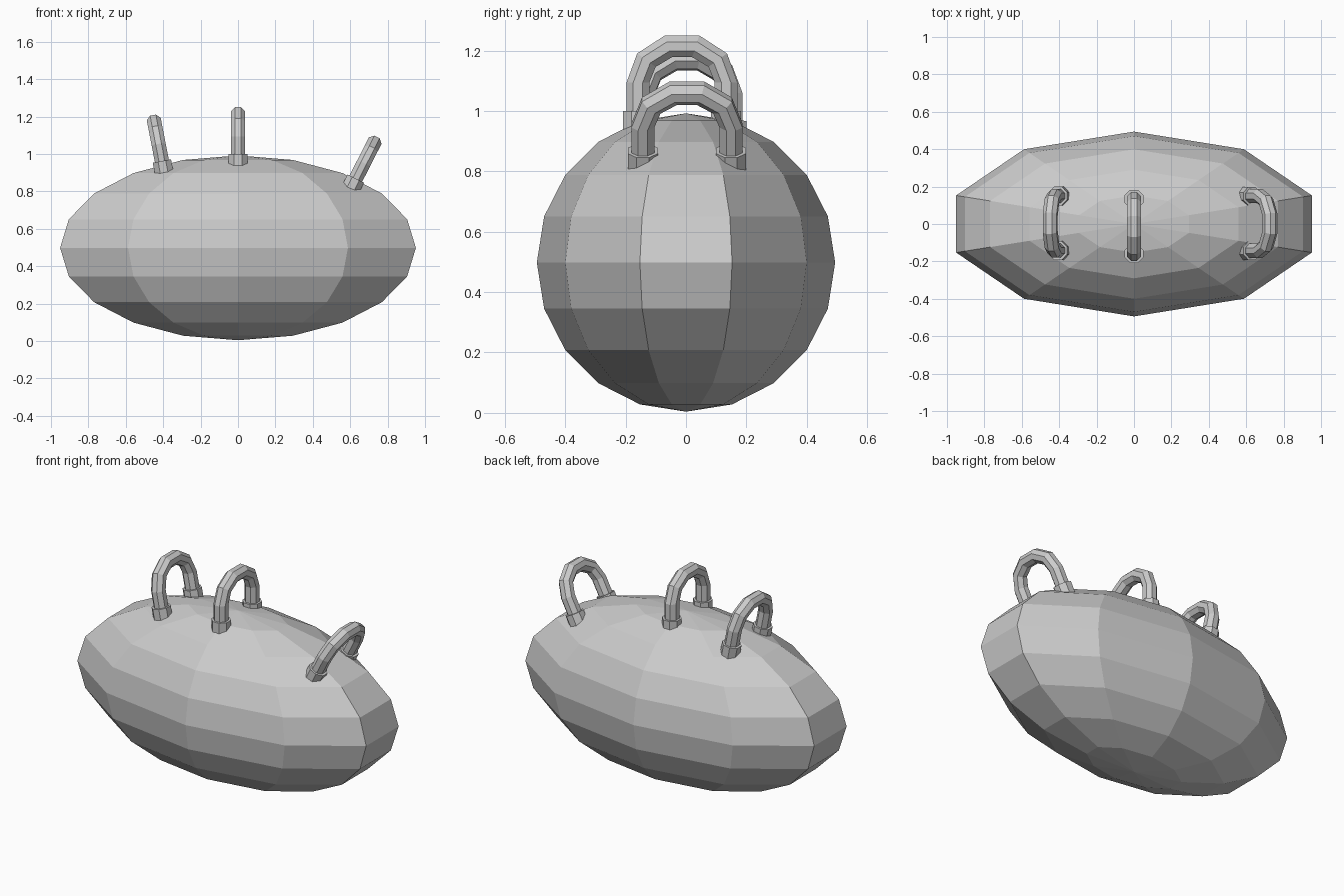
import bpy, bmesh
from math import sin, cos, pi, radians
from mathutils import Matrix, Vector

cube = bpy.data.objects.get("Cube")
if cube:
    bpy.data.objects.remove(cube, do_unlink=True)


def material(name, value):
    mat = bpy.data.materials.new(name)
    mat.use_nodes = True
    colour = (value, value, value, 1)
    mat.diffuse_color = colour
    mat.node_tree.nodes["Principled BSDF"].inputs["Base Color"].default_value = colour
    return mat


grey = material("light grey", 0.6)


def add_object(name, bm, matrix=Matrix()):
    bmesh.ops.recalc_face_normals(bm, faces=bm.faces)
    mesh = bpy.data.meshes.new(name)
    bm.to_mesh(mesh)
    bm.free()
    mesh.materials.append(grey)
    obj = bpy.data.objects.new(name, mesh)
    obj.matrix_world = matrix
    bpy.context.collection.objects.link(obj)


# Faceted ellipsoid body
bm = bmesh.new()
bmesh.ops.create_uvsphere(bm, u_segments=10, v_segments=10, radius=1,
                          matrix=Matrix.Translation((0, 0, 0.498)) @ Matrix.Diagonal((1, 0.494, 0.494, 1)))
add_object("body", bm)

SIDES, TUBE, COLLAR = 8, 0.041, 0.054
LEG, RISE, ARCH = 0.146, 0.094, 0.126   # leg offset, straight leg, arch height


def handle_mesh():
    """Arched tube in the local YZ plane, resting on z = 0."""
    bm = bmesh.new()
    stations = [(LEG, -0.06, 0)]
    stations += [(LEG * cos(a), RISE + ARCH * sin(a), a) for a in (pi * i / 5 for i in range(6))]
    stations += [(-LEG, -0.06, pi)]
    rings = []
    for y, z, a in stations:
        radial = Vector((0, cos(a), sin(a)))
        ring = []
        for k in range(SIDES):
            t = 2 * pi * (k + 0.5) / SIDES
            ring.append(bm.verts.new(Vector((TUBE * sin(t), y, z)) + radial * TUBE * cos(t)))
        rings.append(ring)
    for a, b in zip(rings, rings[1:]):
        for k in range(SIDES):
            n = (k + 1) % SIDES
            bm.faces.new((a[k], a[n], b[n], b[k]))
    bm.faces.new(rings[0])
    bm.faces.new(rings[-1])
    return bm


def collar_mesh(side):
    bm = bmesh.new()
    bmesh.ops.create_cone(bm, cap_ends=True, segments=SIDES, radius1=COLLAR, radius2=COLLAR, depth=0.07,
                          matrix=Matrix.Translation((0, side * LEG, -0.035)) @ Matrix.Rotation(pi / SIDES, 4, "Z"))
    return bm


# Three handles, each with two collars, leaning away from the centre
for name, place, lean in (("right", (-0.407, 0.004, 0.962), -11),
                          ("middle", (0, -0.013, 1.0), 0),
                          ("left", (0.63, 0.003, 0.868), 27)):
    matrix = Matrix.Translation(place) @ Matrix.Rotation(radians(lean), 4, "Y")
    add_object(name + "_handle", handle_mesh(), matrix)
    for end, side in (("front", -1), ("back", 1)):
        add_object(f"{name}_{end}_collar", collar_mesh(side), matrix)
